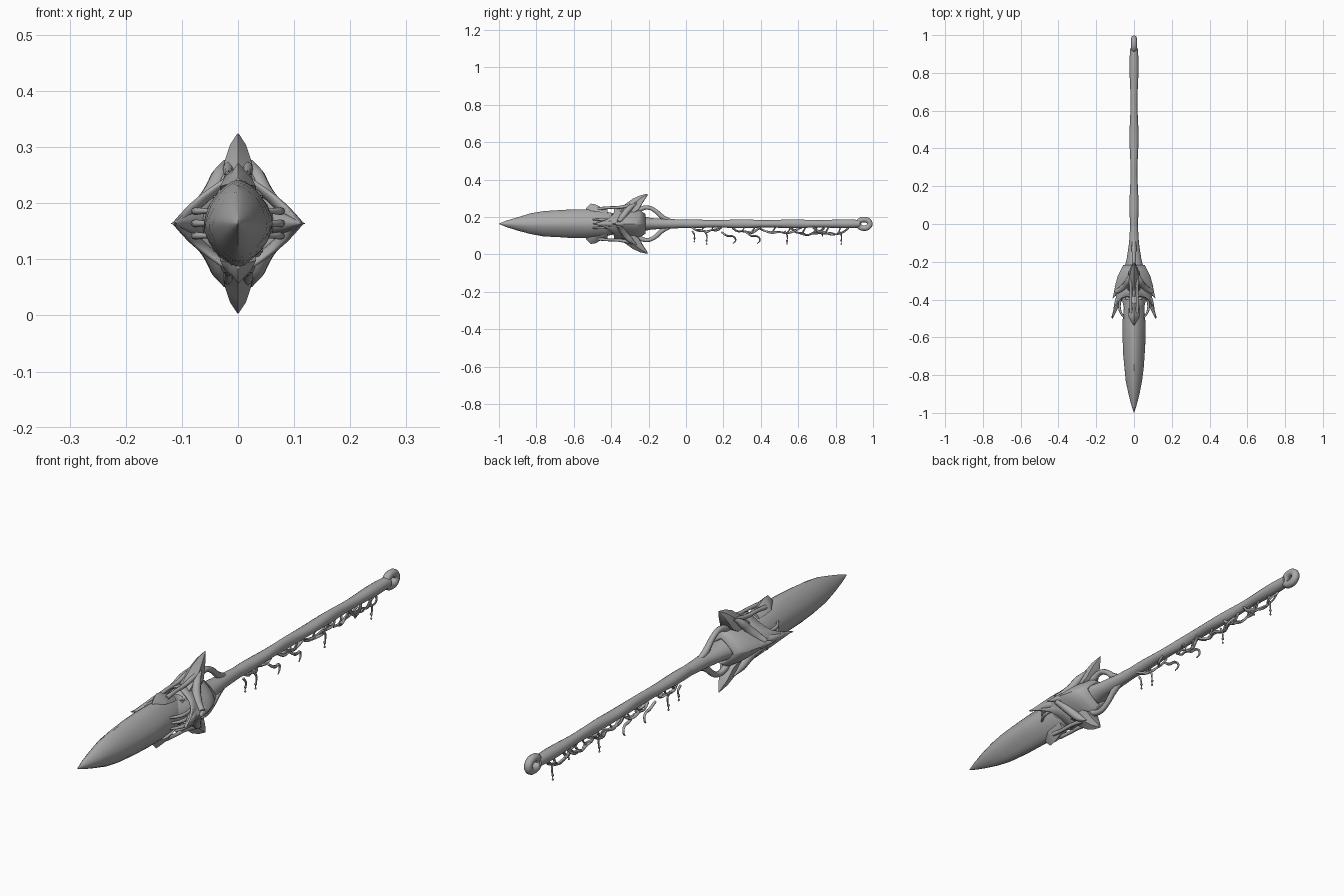
import bpy, bmesh, math, random
from mathutils import Vector

old = bpy.data.objects.get("Cube")
if old:
    bpy.data.objects.remove(old, do_unlink=True)

random.seed(4)
MID = 0.164  # height of the weapon's axis

grey = bpy.data.materials.new("plain grey")
grey.use_nodes = True
grey.diffuse_color = (0.4, 0.4, 0.4, 1)
grey.node_tree.nodes["Principled BSDF"].inputs["Base Color"].default_value = (0.4, 0.4, 0.4, 1)


def finish(name, mesh, angle=40):
    obj = bpy.data.objects.new(name, mesh)
    bpy.context.collection.objects.link(obj)
    mesh.materials.clear()
    mesh.materials.append(grey)
    bpy.ops.object.select_all(action='DESELECT')
    obj.select_set(True)
    bpy.context.view_layer.objects.active = obj
    bpy.ops.object.shade_smooth_by_angle(angle=math.radians(angle))
    return obj


def loft(name, rings, closed=True, angle=40):
    """Skin a list of equal-length point rings."""
    bm = bmesh.new()
    loops = [[bm.verts.new(p) for p in ring] for ring in rings]
    n = len(loops[0])
    for a, b in zip(loops, loops[1:]):
        for i in range(n):
            j = (i + 1) % n
            bm.faces.new((a[i], a[j], b[j], b[i]))
    if closed:
        bm.faces.new(loops[0])
        bm.faces.new(loops[-1])
    bmesh.ops.recalc_face_normals(bm, faces=bm.faces)
    mesh = bpy.data.meshes.new(name)
    bm.to_mesh(mesh)
    bm.free()
    return finish(name, mesh, angle)


def section(y, half_w, half_h, power=1.0, n=24):
    """Cross-section: power 1 is an ellipse, 2 a diamond, more is a star."""
    ring = []
    for i in range(n):
        c, s = math.cos(math.tau * i / n), math.sin(math.tau * i / n)
        ring.append((half_w * math.copysign(abs(c) ** power, c), y,
                     MID + half_h * math.copysign(abs(s) ** power, s)))
    return ring


def tube(name, points, radii, sides=2, cyclic=False):
    """Smooth tapering tube through points, made with a bevelled curve."""
    curve = bpy.data.curves.new(name, 'CURVE')
    curve.dimensions = '3D'
    curve.bevel_depth = 1
    curve.bevel_resolution = sides
    curve.resolution_u = 5
    curve.use_fill_caps = True
    sp = curve.splines.new('BEZIER')
    sp.bezier_points.add(len(points) - 1)
    sp.use_cyclic_u = cyclic
    for bp, p, r in zip(sp.bezier_points, points, radii):
        bp.co, bp.radius = p, r
        bp.handle_left_type = bp.handle_right_type = 'AUTO'
    temp = bpy.data.objects.new(name + " path", curve)
    bpy.context.collection.objects.link(temp)
    bpy.context.view_layer.update()
    mesh = bpy.data.meshes.new_from_object(temp.evaluated_get(bpy.context.evaluated_depsgraph_get()))
    bpy.data.objects.remove(temp, do_unlink=True)
    mesh.name = name
    return finish(name, mesh, 60)


# Blade: bulging head with a soft ridge above and below
blade = [(-1, .001, .001), (-.96, .014, .017), (-.9, .030, .036), (-.83, .043, .056),
         (-.76, .052, .067), (-.68, .058, .073), (-.6, .061, .077), (-.52, .062, .078),
         (-.44, .055, .068), (-.36, .04, .05)]
rings = []
for k, (y, w, h) in enumerate(blade):
    ring = section(y, w, h, 1.25)
    rings.append([(x * random.uniform(.97, 1.02), yy, MID + (z - MID) * random.uniform(.97, 1.02))
                  for x, yy, z in ring])
loft("blade", rings, angle=32)

# Core that runs through the guard into the shaft
core = [(-.46, .05, .05, 1.1), (-.38, .068, .055, 1.2), (-.3, .068, .058, 1.3), (-.24, .052, .042, 1.2),
        (-.18, .038, .03, 1), (-.1, .026, .026, 1), (0, .02, .022, 1)]
loft("guard_core", [section(*c) for c in core])

# Guard shell: flared star-shaped collar whose rim is drawn out into points
shell = []
for t, w, h in [(0, .113, .084), (.2, .092, .078), (.4, .088, .07), (.6, .094, .072),
                (.8, .078, .068), (1, .05, .045)]:
    ring = []
    for i, (x, y, z) in enumerate(section(0, w, h, 1.75, 32)):
        side = abs(math.cos(math.tau * i / 32)) ** 8
        front = -.385 - .115 * side
        ring.append((x, front * (1 - t) - .22 * t, z))
    shell.append(ring)
collar = loft("guard_shell", shell, closed=False, angle=35)
thick = collar.modifiers.new("thickness", 'SOLIDIFY')
thick.thickness = .008

for s in (1, -1):
    side = "left" if s > 0 else "right"
    # Side spikes: a forward point and a second barb behind it
    for label, y0, y1 in (("front", -.40, -.50), ("rear", -.33, -.395)):
        tube(f"{side}_{label}_spike",
             [(s * .06, y0 + .04, MID), (s * .085, y0 - .01, MID), (s * .113, y1, MID)],
             [.022, .017, .001])
    # Vent ribs on the cheeks of the guard
    for dz in (-.022, 0, .022):
        tube(f"{side}_vent_rib", [(s * .05, -.5, MID + dz), (s * .075, -.455, MID + dz),
                                  (s * .07, -.38, MID + dz)], [.004, .007, .006])

    end = "top" if s > 0 else "bottom"

    def up(x, y, h):
        return (x, y, MID + s * h)

    # Collar beak that clasps the blade
    beak = [(-.535, .004, .082, .076), (-.51, .018, .108, .07), (-.485, .032, .104, .066),
            (-.45, .032, .086, .06), (-.42, .026, .08, .055)]
    loft(f"{end}_beak", [[up(-w, y, lo), up(-w * .7, y, (lo + hi) / 2), up(0, y, hi),
                          up(w * .7, y, (lo + hi) / 2), up(w, y, lo)] for y, w, hi, lo in beak], angle=30)

    # Twin straps bridging the beak to the fin
    for x in (-.017, .017):
        tube(f"{end}_strap", [up(x, -.47, .08), up(x, -.42, .086), up(x, -.36, .088), up(x, -.29, .1)],
             [.009, .007, .008, .01])

    # Swept-back fin, broad at the root and hooked at the tip
    fin = [(-.40, .045, .03, .05, 0), (-.36, .042, .075, .04, .0), (-.325, .036, .105, .045, .02),
           (-.285, .029, .134, .075, .03), (-.245, .018, .152, .118, .015), (-.205, .002, .161, .157, 0)]
    loft(f"{end}_fin", [[up(0, y, hi), up(w * .8, y + d * .4, hi * .65 + lo * .35), up(w, y + d, lo),
                         up(0, y + d, lo - .004), up(-w, y + d, lo),
                         up(-w * .8, y + d * .4, hi * .65 + lo * .35)] for y, w, hi, lo, d in fin], angle=35)

    # Webs that spread the fin's root over the cheeks
    for x in (-1, 1):
        tube(f"{end}_cheek_web", [up(x * .095, -.36, .008), up(x * .06, -.34, .035),
                                  up(x * .032, -.30, .085), up(x * .024, -.262, .112)],
             [.012, .018, .016, .002])

    # Open loop behind the fin, rejoining the shaft
    tube(f"{end}_loop", [up(0, -.29, .045), up(0, -.25, .075), up(0, -.205, .087), up(0, -.165, .07),
                         up(0, -.125, .035), up(0, -.08, .014)],
         [.016, .013, .011, .011, .013, .01])

# Shaft: slightly uneven haft
stations = [-.12 + 1.05 * i / 24 for i in range(25)]
loft("shaft", [section(y, .021 + .003 * math.sin(y * 17), .0215 + .002 * math.sin(y * 23 + 1), 1, 16)
               for y in stations])

# Pommel ring
tube("pommel_ring", [(0, .952 + .031 * math.cos(math.tau * i / 8), MID + .023 * math.sin(math.tau * i / 8))
                     for i in range(8)], [.0155] * 8, 3, True)

# Hanging vines: wavering strands under the shaft, tied to it by short stems
for start, stop, drop in ((.03, .19, .038), (.25, .40, .045), (.38, .62, .048), (.56, .74, .056), (.68, .87, .054)):
    count = 7
    for strand in range(2):
        pts = []
        for i in range(count):
            t = i / (count - 1)
            sag = .018 + (drop - .018) * math.sin(math.pi * t) ** .5
            pts.append(Vector((random.uniform(-.012, .012), start + (stop - start) * t,
                               MID - sag - random.uniform(-.006, .006))))
        tube("vine", pts, [.006] + [random.uniform(.0035, .006) for _ in pts[2:]] + [.004], 1)
        for p in pts[2:5:2]:
            tube("vine_stem", [p, p + Vector((.004, .012, .018)), (0, p.y + .02, MID - .014)],
                 [.003, .003, .005], 1)

# Drips: thin threads ending in beads
for y, low in ((.045, .065), (.11, .052), (.54, .052), (.73, .095), (.83, .052)):
    tube("drip", [(0, y - .012, .125), (.003, y, .105), (0, y, low + .012), (0, y, low)],
         [.005, .004, .0018, .001], 1)
    for z, r in ((low + .004, .004), (low + .022, .0055)):
        bm = bmesh.new()
        bmesh.ops.create_uvsphere(bm, u_segments=8, v_segments=6, radius=r)
        bmesh.ops.translate(bm, vec=(0, y, z), verts=bm.verts)
        bead = bpy.data.meshes.new("drip_bead")
        bm.to_mesh(bead)
        bm.free()
        finish("drip_bead", bead)

# Curled tendril ends
for y in (.37, .24):
    tube("tendril", [(0, y - .05, .12), (.004, y - .02, .1), (0, y + .015, .095), (-.004, y + .025, .075),
                     (0, y + .01, .058)], [.005, .006, .005, .004, .002], 1)
